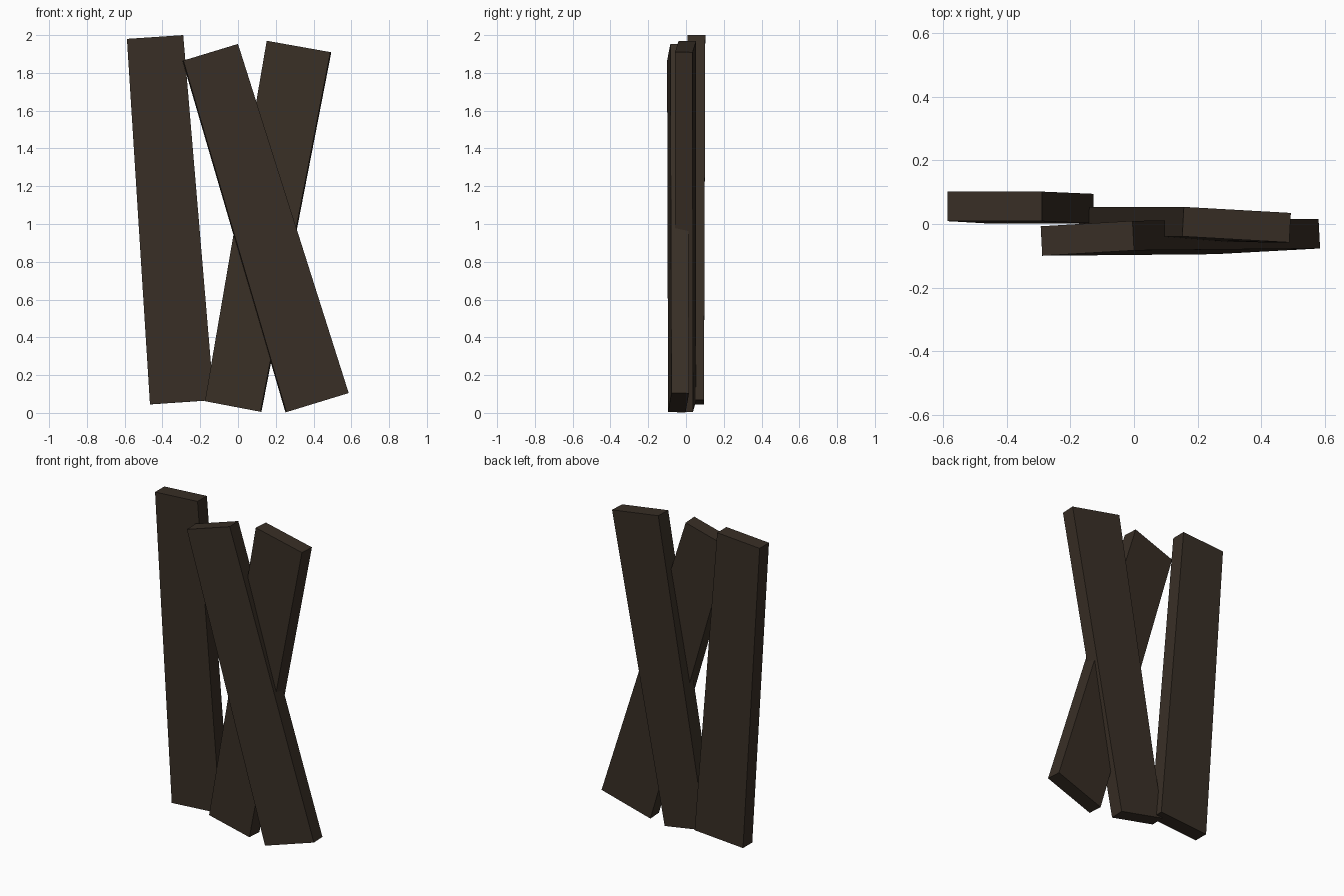
import bpy
import bmesh
from mathutils import Vector

if "Cube" in bpy.data.objects:
    bpy.data.objects.remove(bpy.data.objects["Cube"])

wood = bpy.data.materials.new("dark_wood")
wood.diffuse_color = (0.040, 0.028, 0.019, 1)
wood.use_nodes = True
wood.node_tree.nodes["Principled BSDF"].inputs["Base Color"].default_value = wood.diffuse_color
THICK = 0.093


def board(name, front):
    """Tapered plank: four front corners (BL, BR, TR, TL) pushed back by its thickness."""
    corners = [Vector(c) for c in front]
    normal = (corners[2] - corners[0]).cross(corners[3] - corners[1]).normalized()
    bm = bmesh.new()
    near = [bm.verts.new(c) for c in corners]
    far = [bm.verts.new(c - normal * THICK) for c in corners]
    bm.faces.new(near)
    bm.faces.new(far[::-1])
    for i in range(4):
        j = (i + 1) % 4
        bm.faces.new((near[j], near[i], far[i], far[j]))
    bmesh.ops.recalc_face_normals(bm, faces=bm.faces)
    mesh = bpy.data.meshes.new(name)
    bm.to_mesh(mesh)
    bm.free()
    mesh.materials.append(wood)
    obj = bpy.data.objects.new(name, mesh)
    bpy.context.collection.objects.link(obj)
    return obj


# Left plank, standing behind the other two
board("left_plank", [(-0.466, 0.002, 0.045), (-0.127, 0.002, 0.068),
                     (-0.29, 0.009, 2.0), (-0.588, 0.009, 1.98)])
# Middle plank, leaning right, wide end up
board("middle_plank", [(-0.175, -0.040, 0.062), (0.119, -0.056, 0.006),
                       (0.489, -0.058, 1.91), (0.152, -0.039, 1.97)])
# Front plank, leaning left across the middle one, wide end down
board("front_plank", [(0.256, -0.095, 0.004), (0.586, -0.077, 0.105),
                      (0.0, -0.083, 1.953), (-0.289, -0.100, 1.865)])
